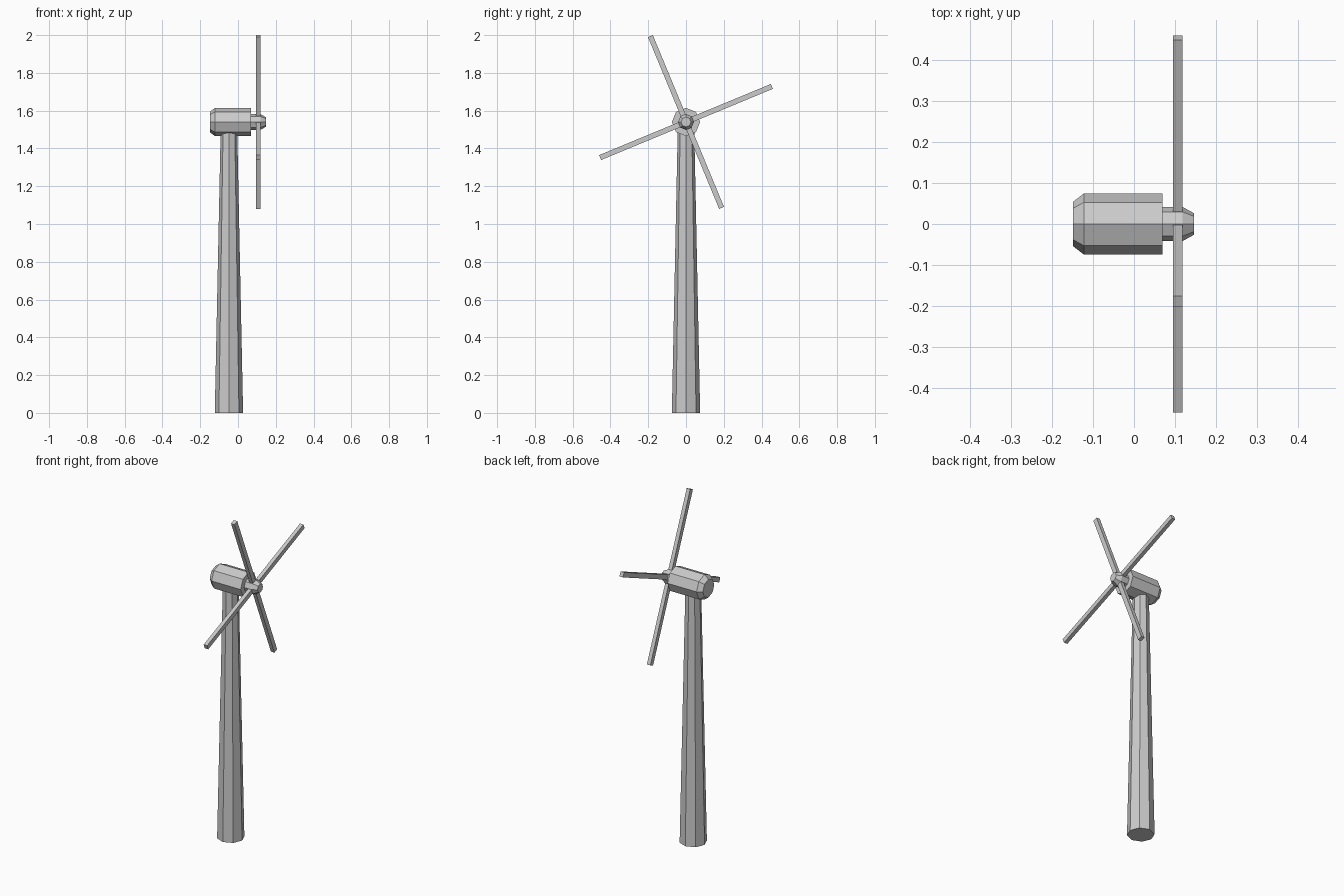
import bpy, bmesh
from math import cos, sin, pi, radians
from mathutils import Matrix

if "Cube" in bpy.data.objects:
    bpy.data.objects.remove(bpy.data.objects["Cube"])

HUB_Z = 1.54      # height of the rotor axis
SIDES = 8


def add_object(name, bm):
    bmesh.ops.recalc_face_normals(bm, faces=bm.faces)
    mesh = bpy.data.meshes.new(name)
    bm.to_mesh(mesh)
    bm.free()
    obj = bpy.data.objects.new(name, mesh)
    bpy.context.collection.objects.link(obj)
    return obj


def octagon_body(name, stations, axis, origin):
    """Capped octagonal solid through (distance, radius) stations along x or z."""
    bm = bmesh.new()
    rings = []
    for d, r in stations:
        ring = []
        for i in range(SIDES):
            a = 2 * pi * i / SIDES
            u, v = r * cos(a), r * sin(a)
            ring.append(bm.verts.new((d, u, v) if axis == 'x' else (u, v, d)))
        rings.append(ring)
    for lo, hi in zip(rings, rings[1:]):
        for i in range(SIDES):
            j = (i + 1) % SIDES
            bm.faces.new((lo[i], lo[j], hi[j], hi[i]))
    bm.faces.new(rings[0])
    bm.faces.new(rings[-1])
    obj = add_object(name, bm)
    obj.location = origin
    return obj


# Tapered tower
octagon_body("tower", [(0, 0.075), (1.49, 0.044)], 'z', (-0.048, 0, 0))

# Nacelle with chamfered rear end
octagon_body("nacelle", [(-0.149, 0.054), (-0.122, 0.075), (0.07, 0.075)],
             'x', (0, 0, HUB_Z))

# Hub with tapered nose
octagon_body("hub", [(0.07, 0.042), (0.118, 0.042), (0.147, 0.026)],
             'x', (0, 0, HUB_Z))

# Four straight blades around the hub
for k in range(4):
    bm = bmesh.new()
    bmesh.ops.create_cube(bm, size=1, matrix=Matrix.Translation((0, 0.256, 0))
                          @ Matrix.Diagonal((0.023, 0.472, 0.028, 1)))
    blade = add_object(f"blade_{k + 1}", bm)
    blade.location = (0.1065, 0, HUB_Z)
    blade.rotation_euler = (radians(22.5 + 90 * k), 0, 0)
